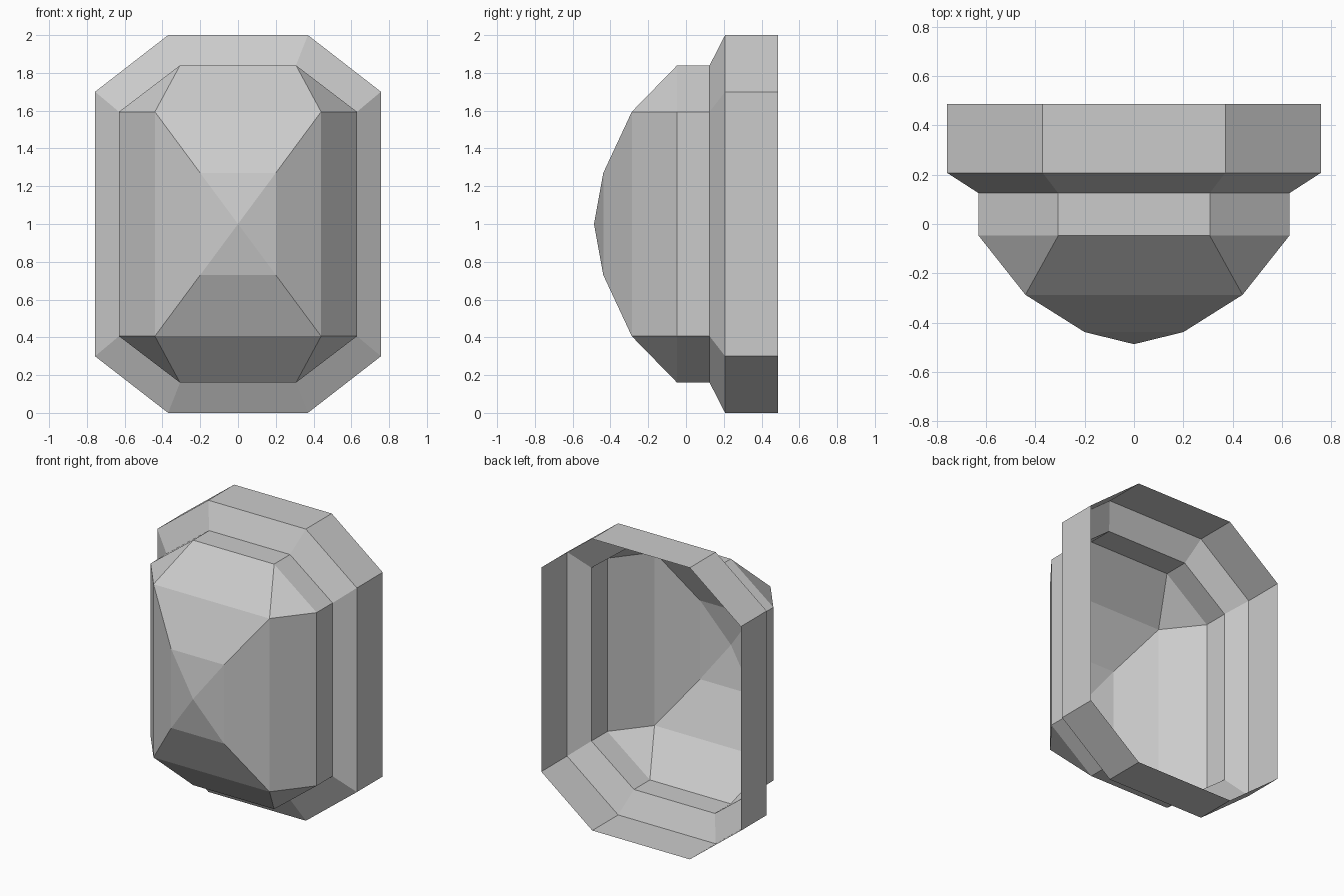
import bpy, bmesh

if "Cube" in bpy.data.objects:
    bpy.data.objects.remove(bpy.data.objects["Cube"])


def ring(bm, y, w, h, a, b):
    """Octagon outline: half size w x h, flat top half-width a, flat side half-height b."""
    pts = [(a, h), (w, b), (w, -b), (a, -h), (-a, -h), (-w, -b), (-w, b), (-a, h)]
    return [bm.verts.new((x, y, z + 1)) for x, z in pts]


def loft(name, sections):
    """Open shell through a stack of rings; zero-size corners collapse when welded."""
    bm = bmesh.new()
    loops = [ring(bm, *s) for s in sections]
    for p, q in zip(loops, loops[1:]):
        for i in range(8):
            j = (i + 1) % 8
            bm.faces.new((p[i], p[j], q[j], q[i]))
    bmesh.ops.remove_doubles(bm, verts=bm.verts, dist=0.0005)
    bmesh.ops.recalc_face_normals(bm, faces=bm.faces)
    # make the shell face outwards, away from its centre line
    if sum(f.normal.x * f.calc_center_median().x for f in bm.faces) < 0:
        bmesh.ops.reverse_faces(bm, faces=bm.faces)
    mesh = bpy.data.meshes.new(name)
    bm.to_mesh(mesh)
    bm.free()
    obj = bpy.data.objects.new(name, mesh)
    bpy.context.collection.objects.link(obj)
    return obj


# Wide rear collar, open at the back, with a bevel narrowing to the dome
loft("rear_collar", [
    (0.487, 0.757, 1.0, 0.37, 0.70),
    (0.207, 0.757, 1.0, 0.37, 0.70),
    (0.125, 0.63, 0.84, 0.307, 0.594),
])

# Faceted dome: octagonal wall, then rectangular facets rising to a point
loft("faceted_dome", [
    (0.125, 0.63, 0.84, 0.307, 0.594),
    (-0.047, 0.63, 0.84, 0.307, 0.594),
    (-0.287, 0.44, 0.594, 0.44, 0.594),
    (-0.438, 0.20, 0.27, 0.20, 0.27),
    (-0.487, 0, 0, 0, 0),
])
